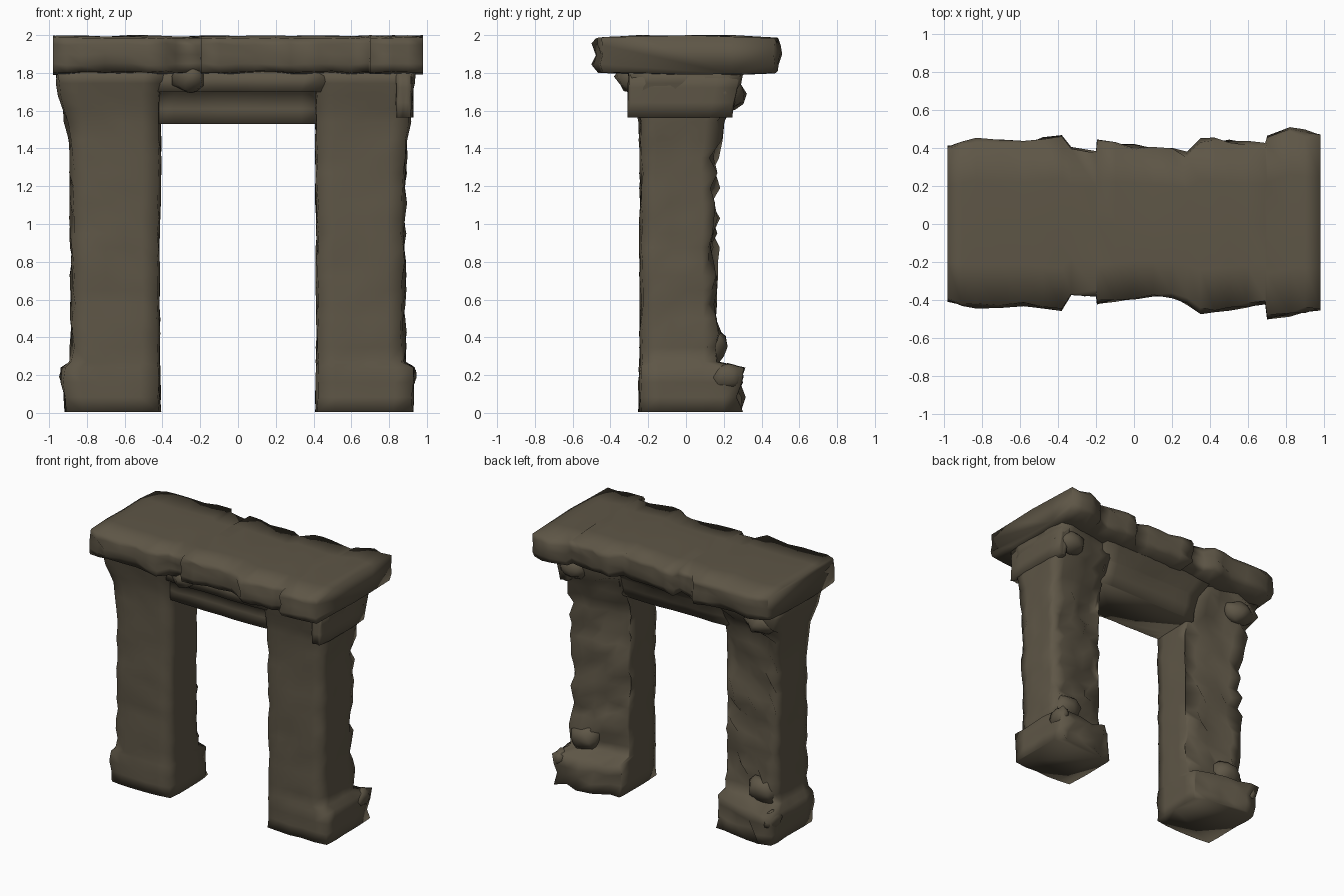
import bpy, bmesh, math, random
from mathutils import Vector

old = bpy.data.objects.get("Cube")
if old:
    bpy.data.objects.remove(old, do_unlink=True)

stone = bpy.data.materials.new("weathered stone")
stone.use_nodes = True
colour = (0.112, 0.093, 0.062, 1)
stone.diffuse_color = colour
bsdf = stone.node_tree.nodes["Principled BSDF"]
bsdf.inputs["Base Color"].default_value = colour
bsdf.inputs["Roughness"].default_value = 0.9


def finish(name, bm):
    """Make a stone object whose worn edges shade softly."""
    bmesh.ops.recalc_face_normals(bm, faces=bm.faces)
    mesh = bpy.data.meshes.new(name)
    bm.to_mesh(mesh)
    bm.free()
    mesh.materials.append(stone)
    ob = bpy.data.objects.new(name, mesh)
    bpy.context.collection.objects.link(ob)
    bpy.ops.object.select_all(action='DESELECT')
    bpy.context.view_layer.objects.active = ob
    ob.select_set(True)
    bpy.ops.object.shade_smooth_by_angle(angle=math.radians(110))


def resample(sections, step):
    rows = []
    for a, b in zip(sections, sections[1:]):
        n = max(1, round((b[0] - a[0]) / step))
        rows += [[p + (q - p) * i / n for p, q in zip(a, b)] for i in range(n)]
    return rows + [list(sections[-1])]


def ring(n):
    """Points around the unit square, n per side."""
    s = [i / n for i in range(n)]
    return ([(a, 0) for a in s] + [(1, a) for a in s]
            + [(1 - a, 1) for a in s] + [(0, 1 - a) for a in s])


def loft(name, sections, place, wear, step=0.08, n=5):
    """Skin rectangles (t, u0, u1, v0, v1), worn by wear(a, b)."""
    bm = bmesh.new()
    loops = []
    for t, u0, u1, v0, v1 in resample(sections, step):
        loop = []
        for a, b in ring(n):
            du, dv = wear(a, b)
            corner = 0.01 if a in (0, 1) and b in (0, 1) else 0
            u = u0 + (u1 - u0) * a + du + corner * (1 - 2 * a)
            v = v0 + (v1 - v0) * b + dv + corner * (1 - 2 * b)
            loop.append(bm.verts.new(place(t, u, v)))
        loops.append(loop)
    for p, q in zip(loops, loops[1:]):
        for i in range(len(p)):
            j = (i + 1) % len(p)
            bm.faces.new((p[i], p[j], q[j], q[i]))
    bm.faces.new(loops[0])
    bm.faces.new(loops[-1])
    finish(name, bm)


def rock(name, centre, size):
    """Broken stone: a jittered ball."""
    bm = bmesh.new()
    bmesh.ops.create_icosphere(bm, subdivisions=2, radius=1)
    for v in bm.verts:
        v.co *= random.uniform(0.85, 1.15)
        v.co = Vector(centre) + Vector(c * s for c, s in zip(v.co, size))
    finish(name, bm)


def pillar_wear(a, b):
    # near-flat front and inner faces, worn outer face,
    # broken back that falls away towards the inner corner
    du = random.uniform(-0.016, 0.008) if a == 1 else random.uniform(-0.005, 0.005)
    dv = random.uniform(-0.004, 0.01)
    if b == 1:
        dv = random.uniform(-0.045, 0.03) - 0.06 * (1 - a)
        if 0 < a < 1:
            du = random.uniform(-0.03, 0.03)
    return du, dv


def light_wear(a, b):
    return random.uniform(-0.006, 0.006), random.uniform(-0.006, 0.006)


# pillars: height, inner, outer, front, back
for side, label, seed, top in ((1, "left", 3, 0.94), (-1, "right", 8, 0.97)):
    random.seed(seed)

    def upright(t, u, v, side=side):
        return (side * u, v, t)

    loft(label + "_pillar",
         [(0.005, 0.41, 0.925, -0.25, 0.30), (0.24, 0.415, 0.935, -0.25, 0.30),
          (0.27, 0.415, 0.89, -0.245, 0.18), (0.5, 0.415, 0.885, -0.245, 0.17),
          (0.95, 0.415, 0.885, -0.245, 0.165), (1.35, 0.41, 0.89, -0.245, 0.16),
          (1.54, 0.41, 0.915, -0.25, 0.19), (1.68, 0.405, top - 0.02, -0.28, 0.27),
          (1.81, 0.38, top, -0.31, 0.30)], upright, pillar_wear)
    rock(label + "_foot_stone", (side * 0.76, 0.14, 0.35), (0.12, 0.08, 0.1))
    rock(label + "_foot_chip", (side * 0.89, 0.22, 0.19), (0.055, 0.08, 0.07))
    rock(label + "_capital_chip", (side * 0.8, 0.23, 1.69), (0.12, 0.08, 0.09))

# collar plate on the outside of the left capital
loft("left_collar", [(1.565, 0.83, 0.925, -0.305, 0.24), (1.8, 0.83, 0.93, -0.305, 0.29)],
     lambda t, u, v: (u, v, t), light_wear)

# lintel between the pillars, stepped in front and flared behind
random.seed(5)
loft("lintel", [(1.53, -0.45, 0.45, -0.235, 0.15), (1.69, -0.45, 0.45, -0.24, 0.21),
                (1.70, -0.45, 0.45, -0.285, 0.22), (1.81, -0.5, 0.5, -0.30, 0.30)],
     lambda t, u, v: (u, v, t), light_wear, n=8)
rock("lintel_front_stone", (-0.26, -0.29, 1.78), (0.09, 0.08, 0.09))

# ragged roof slab: position along x, front edge, back edge
outline = [(-0.98, -0.41, 0.41), (-0.83, -0.44, 0.45), (-0.58, -0.43, 0.43),
           (-0.38, -0.46, 0.47), (-0.33, -0.38, 0.40), (-0.2, -0.375, 0.38),
           (-0.195, -0.43, 0.44), (0, -0.40, 0.42), (0.2, -0.395, 0.40),
           (0.28, -0.42, 0.38), (0.35, -0.47, 0.46), (0.5, -0.45, 0.44),
           (0.69, -0.42, 0.42), (0.7, -0.50, 0.46), (0.82, -0.48, 0.505),
           (0.98, -0.46, 0.475)]


def slab_wear(a, b):
    # chipped long edges, gently uneven top
    inward = random.uniform(-0.008, 0.025) * (1 - 2 * a) if a in (0, 1) else 0
    return inward, random.uniform(-0.01, 0) if b == 1 else random.uniform(-0.003, 0.01)


loft("roof_slab", [(x, f, k, 1.79, 2.0) for x, f, k in outline],
     lambda t, u, v: (t, u, v), slab_wear, 0.1, 4)
